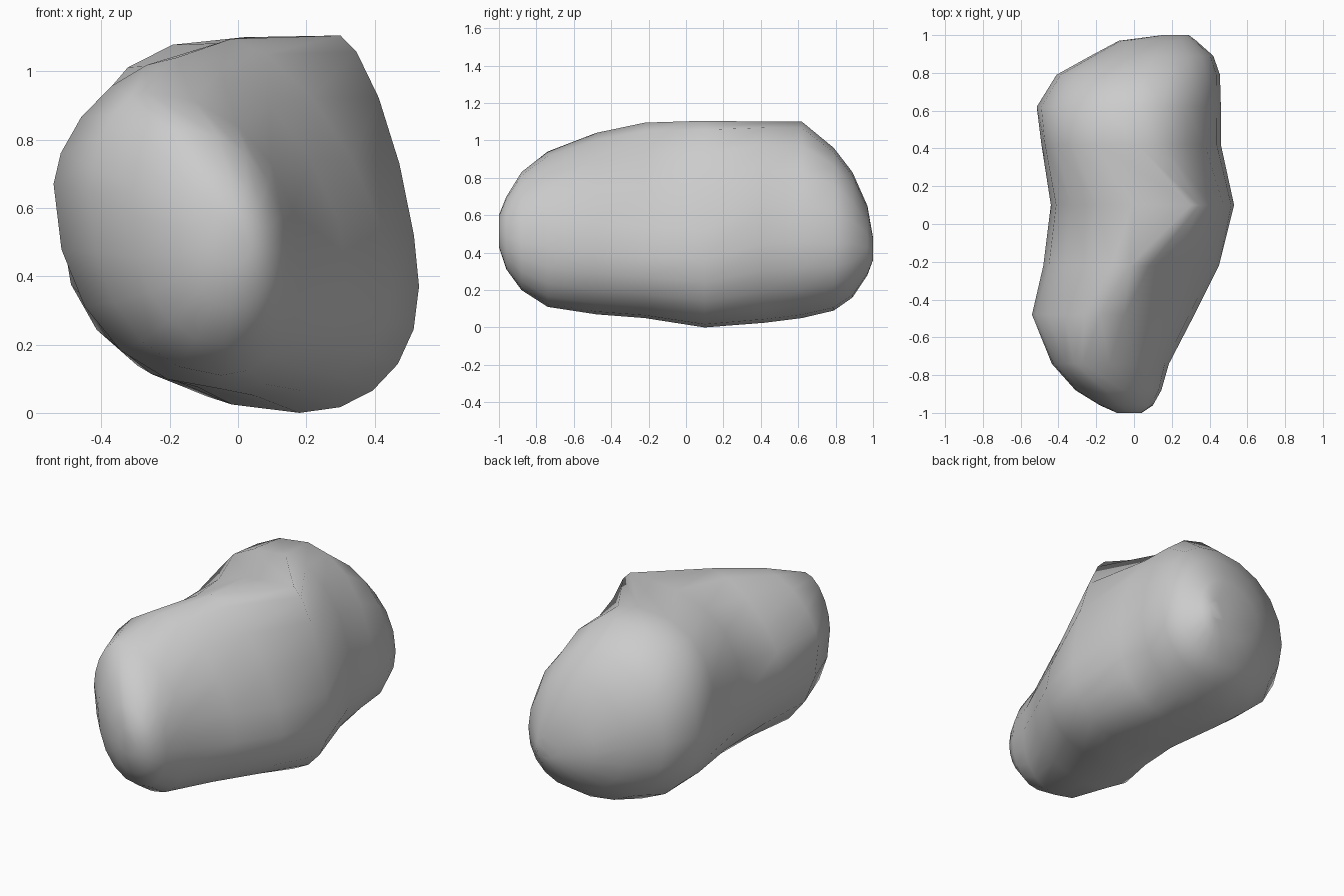
import bpy, bmesh
from math import sin, cos, pi

if "Cube" in bpy.data.objects:
    bpy.data.objects.remove(bpy.data.objects["Cube"])

# Boulder cross-sections from front to back:
# y, left (x, z), right (x, z), top (x, z), bottom (x, z), upper-left and upper-right roundness
SECTIONS = [
    (-1.00, -.09, .52, .04, .51, -.03, .60, -.02, .43, 1.0, 1.0),
    (-0.96, -.18, .54, .10, .48, -.08, .70, -.02, .31, 1.0, 1.0),
    (-0.88, -.31, .58, .145, .46, -.15, .83, -.04, .20, 1.0, 1.0),
    (-0.74, -.435, .64, .185, .43, -.27, .94, -.05, .11, 1.1, 1.0),
    (-0.48, -.54, .67, .32, .40, -.18, 1.04, -.05, .07, 1.2, 1.15),
    (-0.22, -.48, .60, .45, .38, -.02, 1.095, .05, .05, 1.3, 1.3),
    (0.10, -.44, .52, .53, .37, .30, 1.105, .18, .00, .75, 1.35),
    (0.42, -.49, .50, .46, .45, .02, 1.10, .10, .025, .75, 1.0),
    (0.62, -.515, .53, .46, .46, .03, 1.10, .03, .05, .9, 1.05),
    (0.79, -.41, .53, .455, .45, .05, .96, .08, .09, .95, .95),
    (0.89, -.23, .50, .42, .45, .10, .83, .13, .16, 1.0, 1.0),
    (0.97, -.08, .46, .33, .43, .15, .65, .18, .28, 1.0, 1.0),
    (1.00, .15, .43, .29, .42, .23, .48, .24, .36, 1.0, 1.0),
]
STEPS = 5  # points per quarter of a section


def quarter(start, end, power, centre):
    """Rounded quarter from a side extreme to a top or bottom extreme."""
    pts = []
    for i in range(STEPS + 1):
        a = pi / 2 * i / STEPS
        c, s = max(cos(a), 0) ** power, sin(a) ** power
        pts.append((centre[0] + (start[0] - centre[0]) * c,
                    centre[1] + (end[1] - centre[1]) * s))
    return pts


def section_points(xl, zl, xr, zr, xt, zt, xb, zb, e_left, e_right):
    left, right, top, bottom = (xl, zl), (xr, zr), (xt, zt), (xb, zb)
    ur = quarter(right, top, e_right, (xt, zr))
    ul = quarter(left, top, e_left, (xt, zl))[::-1]
    ll = quarter(left, bottom, 0.97, (xb, zl))
    lr = quarter(right, bottom, 0.92, (xb, zr))[::-1]
    return ur[:-1] + ul[:-1] + ll[:-1] + lr[:-1]


# Boulder body lofted through the sections
bm = bmesh.new()
rings = [[bm.verts.new((x, row[0], z)) for x, z in section_points(*row[1:])]
         for row in SECTIONS]
for a, b in zip(rings, rings[1:]):
    for i in range(len(a)):
        j = (i + 1) % len(a)
        bm.faces.new((a[i], a[j], b[j], b[i]))
bm.faces.new(rings[0])
bm.faces.new(rings[-1])
bmesh.ops.recalc_face_normals(bm, faces=bm.faces)

mesh = bpy.data.meshes.new("boulder")
bm.to_mesh(mesh)
bm.free()
boulder = bpy.data.objects.new("boulder", mesh)
bpy.context.collection.objects.link(boulder)

# Smooth shading with the top ridge kept crisp
bpy.context.view_layer.objects.active = boulder
boulder.select_set(True)
bpy.ops.object.shade_smooth_by_angle(angle=pi * 45 / 180)
